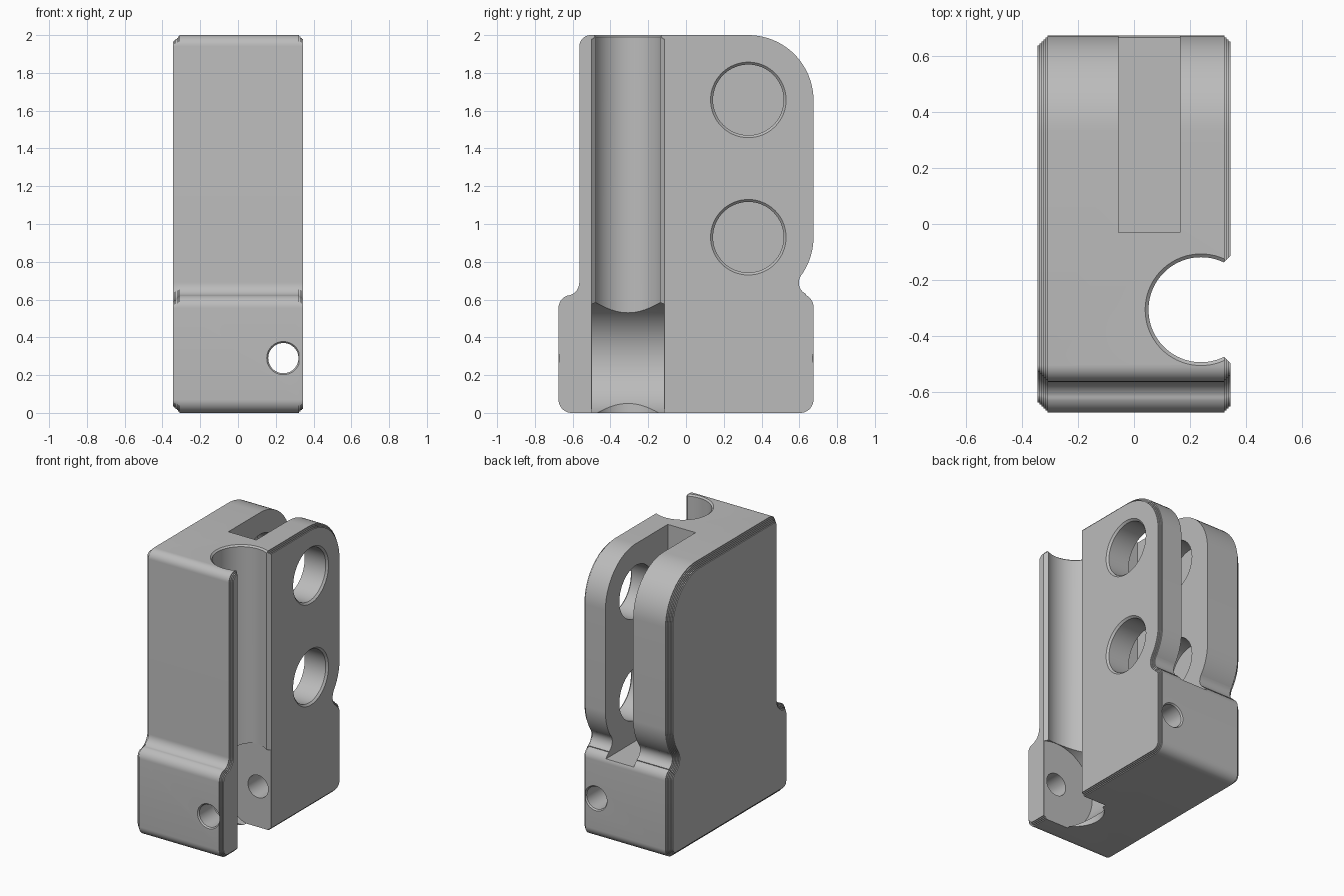
import bpy, bmesh
from math import cos, sin, radians, tau

if "Cube" in bpy.data.objects:
    bpy.data.objects.remove(bpy.data.objects["Cube"], do_unlink=True)

grey = bpy.data.materials.new("plain grey")
grey.use_nodes = True
grey.diffuse_color = (0.5, 0.5, 0.5, 1)
grey.node_tree.nodes["Principled BSDF"].inputs["Base Color"].default_value = grey.diffuse_color


def loft(name, rings):
    """Closed solid skinned through equal-sized rings of points."""
    bm = bmesh.new()
    loops = [[bm.verts.new(p) for p in ring] for ring in rings]
    for a, b in zip(loops, loops[1:]):
        for i in range(len(a)):
            j = (i + 1) % len(a)
            bm.faces.new((a[i], a[j], b[j], b[i]))
    bm.faces.new(loops[0])
    bm.faces.new(loops[-1])
    bmesh.ops.recalc_face_normals(bm, faces=bm.faces)
    mesh = bpy.data.meshes.new(name)
    bm.to_mesh(mesh)
    bm.free()
    mesh.materials.append(grey)
    obj = bpy.data.objects.new(name, mesh)
    bpy.context.collection.objects.link(obj)
    return obj


def lathe(name, axis, u, v, stations, n=64):
    """Round solid along an axis; stations are (position, radius)."""
    rings = []
    for t, r in stations:
        ring = []
        for k in range(n):
            p = [u + r * cos(tau * k / n), v + r * sin(tau * k / n)]
            p.insert(axis, t)
            ring.append(p)
        rings.append(ring)
    return loft(name, rings)


def prism(name, outline, z0, z1):
    return loft(name, [[(x, y, z) for x, y in outline] for z in (z0, z1)])


# Side outline as arcs: centre y, centre z, radius, start and end angle
ARCS = [
    (-.605, .07, .07, 180, 270), (.605, .07, .07, 270, 360),
    (.605, .56, .07, 0, 66), (.662, .689, .065, 246, 144),
    (.33, .93, .345, -36, 0), (.33, 1.655, .345, 0, 90),
    (-.505, 1.94, .06, 90, 180), (-.635, .69, .07, 360, 285),
    (-.605, .555, .07, 105, 180),
]


def outline(x, inset):
    ring = []
    for cy, cz, r, a, b in ARCS:
        r += -inset if b > a else inset
        steps = 20 if r > .2 else 10
        for k in range(steps + 1):
            t = radians(a + (b - a) * k / steps)
            p = (x, cy + r * cos(t), cz + r * sin(t))
            if not ring or abs(p[1] - ring[-1][1]) + abs(p[2] - ring[-1][2]) > 1e-4:
                ring.append(p)
    return ring


# Body with finely stepped side edges
HALF, STEP = .345, .007
rings = []
for k in range(5, 0, -1):
    x = -HALF + (5 - k) * STEP
    rings += [outline(x, k * STEP), outline(x + STEP, k * STEP)]
rings.append(outline(-HALF + 5 * STEP, 0))
rings.append(outline(HALF - 3 * STEP, 0))
for k in range(1, 4):
    x = HALF - (4 - k) * STEP
    rings += [outline(x, k * STEP), outline(x + STEP, k * STEP)]
body = loft("clamp_body", rings)

# Cutters
BX, BY = .24, -.307
cutters = [
    lathe("vertical_bore", 2, BX, BY, [(-.1, .188), (1.99, .188), (2, .2), (2.1, .21)], 96),
    lathe("wheel_recess", 1, BX, .29, [(BY - .191, .305), (BY + .191, .305)], 96),
    lathe("cross_hole", 1, BX, .29,
          [(-.8, .088), (-.675, .088), (-.665, .08), (.665, .08), (.675, .088), (.8, .088)], 48),
    prism("bore_mouth", [(.25, BY - .16), (.322, BY - .169), (.36, BY - .207),
                         (.36, BY + .207), (.322, BY + .169), (.25, BY + .16)], -.1, 2.1),
    prism("fork_slot", [(-.055, -.03), (.165, -.03), (.165, .8), (-.055, .8)], .59, 2.1),
]
for z in (.93, 1.657):
    cutters.append(lathe("pin_hole", 0, .33, z, [(-.2, .187), (.332, .187), (HALF, .2), (.4, .2)]))

for c in cutters:
    c.hide_render = True
    mod = body.modifiers.new(c.name, 'BOOLEAN')
    mod.operation, mod.solver, mod.object = 'DIFFERENCE', 'EXACT', c

# Bake the cuts and drop the cutters
deps = bpy.context.evaluated_depsgraph_get()
baked = bpy.data.meshes.new_from_object(body.evaluated_get(deps))
body.modifiers.clear()
body.data = baked
for c in cutters:
    bpy.data.objects.remove(c, do_unlink=True)

bpy.ops.object.select_all(action='DESELECT')
body.select_set(True)
bpy.context.view_layer.objects.active = body
bpy.ops.object.shade_smooth_by_angle(angle=radians(30))
